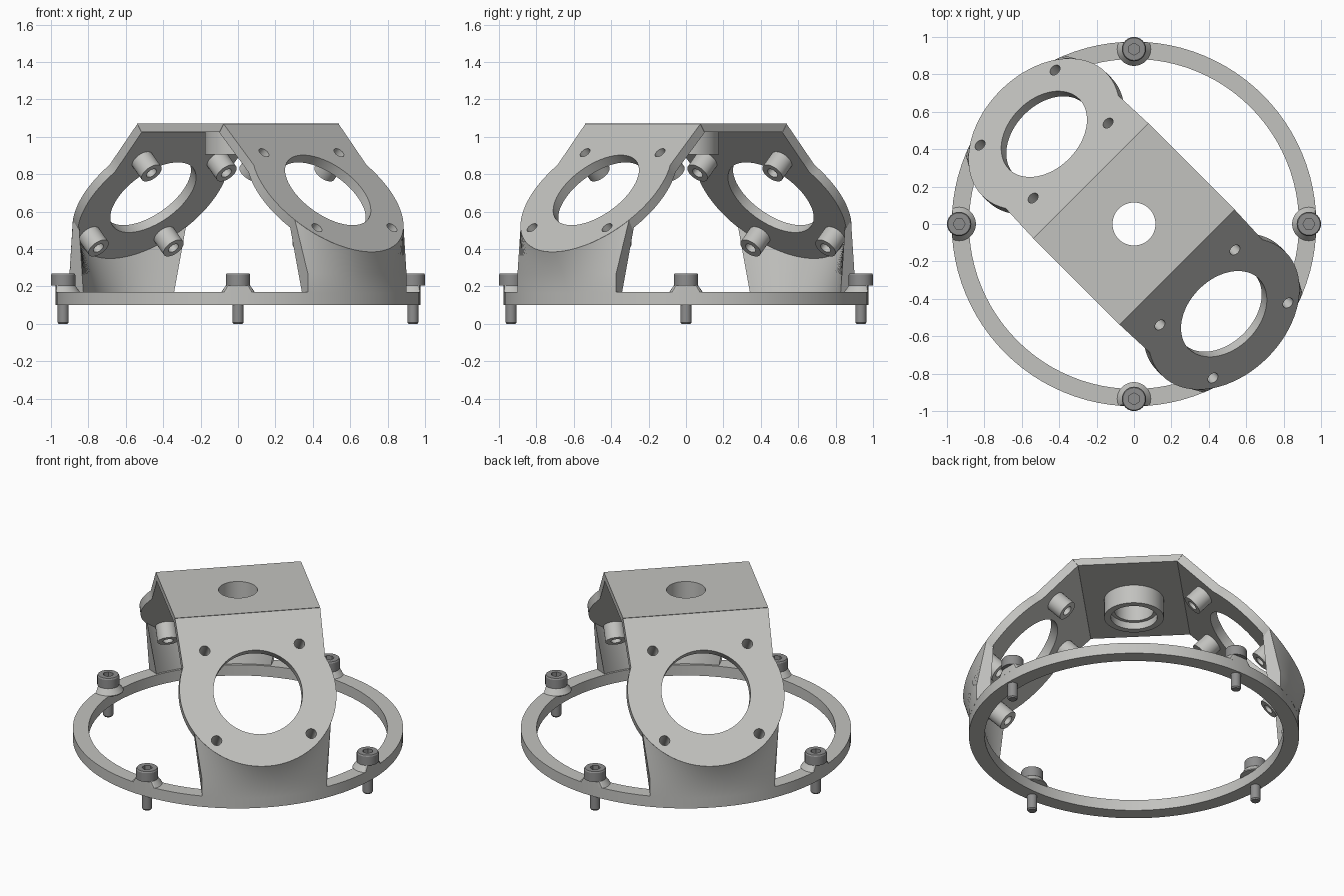
import bpy, bmesh, math
from mathutils import Matrix, Vector

if "Cube" in bpy.data.objects:
    bpy.data.objects.remove(bpy.data.objects["Cube"])

S = math.sqrt(0.5)


def material(name, c):
    m = bpy.data.materials.new(name)
    m.diffuse_color = (*c, 1)
    m.use_nodes = True
    m.node_tree.nodes["Principled BSDF"].inputs["Base Color"].default_value = m.diffuse_color
    return m


GREY = material("light grey", (0.54, 0.54, 0.52))
STEEL = material("steel grey", (0.27, 0.27, 0.27))


def finish(bm, name, mat, matrix=Matrix()):
    bmesh.ops.remove_doubles(bm, verts=bm.verts, dist=1e-5)
    bmesh.ops.recalc_face_normals(bm, faces=bm.faces)
    bm.transform(matrix)
    me = bpy.data.meshes.new(name)
    bm.to_mesh(me)
    bm.free()
    ob = bpy.data.objects.new(name, me)
    bpy.context.collection.objects.link(ob)
    me.materials.append(mat)
    return ob


def revolve(name, profile, mat, matrix=Matrix(), n=32, limit=None):
    """Spin a closed (radius, z) profile; limit keeps it inside a world radius."""
    bm = bmesh.new()
    rows = []
    for i in range(n):
        a = 2 * math.pi * i / n
        rows.append([bm.verts.new((r * math.cos(a), r * math.sin(a), z)) for r, z in profile])
    m = len(profile)
    for i in range(n):
        for j in range(m):
            p, q = rows[i], rows[(i + 1) % n]
            k = (j + 1) % m
            if profile[j][0] == 0 and profile[k][0] == 0:
                continue
            bm.faces.new((p[j], q[j], q[k], p[k]))
    ob = finish(bm, name, mat, matrix)
    if limit:
        for v in ob.data.vertices:
            r = math.hypot(v.co.x, v.co.y)
            if r > limit:
                v.co.x *= limit / r
                v.co.y *= limit / r
    return ob


def rod(r, z0, z1):
    return [(0, z0), (r, z0), (r, z1), (0, z1)]


def tube(ri, ro, z0, z1):
    return [(ri, z0), (ro, z0), (ro, z1), (ri, z1)]


def cut(ob, cutters):
    for c in cutters:
        mod = ob.modifiers.new("cut", 'BOOLEAN')
        mod.object = c
        mod.solver = 'EXACT'
    bpy.context.view_layer.update()
    me = bpy.data.meshes.new_from_object(ob.evaluated_get(bpy.context.evaluated_depsgraph_get()))
    ob.modifiers.clear()
    ob.data = me
    for c in cutters:
        bpy.data.objects.remove(c)


# Base ring
revolve("base_ring", tube(0.882, 0.975, 0.10, 0.17), GREY, n=96)

# Screws on conical seats, four around the ring
for i in range(4):
    M = Matrix.Rotation(i * math.pi / 2, 4, 'Z') @ Matrix.Translation((0.935, 0, 0))
    revolve("screw_seat", rod(0.09, 0.165, 0.17)[:3] + [(0.064, 0.206), (0, 0.206)], GREY, M, limit=0.975)
    screw = revolve("screw", [(0, 0), (0.024, 0), (0.03, 0.008), (0.03, 0.205), (0.065, 0.205),
                              (0.065, 0.262), (0.06, 0.27), (0, 0.27)], STEEL, M)
    cut(screw, [revolve("socket_cutter", rod(0.032, 0.235, 0.3), STEEL, M, n=6)])

# Bracket frame: local x runs along the arch, local y across it
ARCH = Matrix.Rotation(-math.pi / 4, 4, 'Z')
HALF, TOP, T = 0.435, 1.07, 0.055
CREASE, CU, CZ, R = 0.327, 0.68, 0.715, 0.467

# Top plate with centre hole and hollow boss below
bm = bmesh.new()
prof = [(-CREASE, TOP), (CREASE, TOP), (0.294, 1.025), (-0.294, 1.025)]
f = bm.faces.new([bm.verts.new((u, -HALF, z)) for u, z in prof])
ext = bmesh.ops.extrude_face_region(bm, geom=[f])
bmesh.ops.translate(bm, vec=(0, 2 * HALF, 0), verts=[g for g in ext['geom'] if isinstance(g, bmesh.types.BMVert)])
top = finish(bm, "top_plate", GREY, ARCH)
cut(top, [revolve("hole_cutter", rod(0.115, 0.9, 1.2), GREY, n=48)])
revolve("top_boss", [(0.115, 1.025), (0.115, 0.95), (0.137, 0.95), (0.137, 0.905),
                     (0.176, 0.905), (0.176, 1.025)], GREY, n=48)


def face_point(t, v, depth):
    """Point on the sloping plate: t down the slope, v across, depth inwards."""
    return Vector((CU + S * (t - depth), v, CZ - S * (t + depth)))


for side in range(2):
    M = ARCH @ Matrix.Rotation(side * math.pi, 4, 'Z')

    # Sloping plate with rounded lower end
    t_top = -(CU - CREASE) / S
    start = math.acos(-0.19 / R)
    arc = [start - 2 * start * i / 48 for i in range(49)]
    outline = [(t_top, HALF), (-0.25, 0.428)]
    outline += [(R * math.cos(a), R * math.sin(a)) for a in arc]
    outline += [(-0.25, -0.428), (t_top, -HALF)]
    bm = bmesh.new()
    outer = [bm.verts.new(face_point(t, v, 0)) for t, v in outline]
    inner = [bm.verts.new(face_point(t + (0.0085 if t == t_top else 0), v, T)) for t, v in outline]
    bm.faces.new(outer)
    bm.faces.new(inner[::-1])
    for i in range(len(outline)):
        k = (i + 1) % len(outline)
        bm.faces.new((outer[i], inner[i], inner[k], outer[k]))
    plate = finish(bm, "sloping_plate", GREY, M)

    # Port, screw holes and standoffs, along the plate normal
    tilt = Matrix.Rotation(math.pi / 4, 4, 'Y')
    port = M @ Matrix.Translation((CU, 0, CZ)) @ tilt
    cutters = [revolve("port_cutter", rod(0.265, -0.3, 0.2), GREY, port, n=64)]
    for t in (-0.2835, 0.2835):
        for v in (-0.2835, 0.2835):
            P = M @ Matrix.Translation(face_point(t, v, 0)) @ tilt
            cutters.append(revolve("screw_cutter", rod(0.031, -0.2, 0.1), GREY, P, n=24))
            revolve("standoff", tube(0.031, 0.063, -0.155, -T), GREY, P, n=24)
    cut(plate, cutters)

    # Leg blending the rounded plate end into the ring
    bm = bmesh.new()
    rows = []
    N = 32
    for i in range(N + 1):
        k = 2 * i / N - 1
        a, b = math.radians(61) * k, math.radians(22.5) * k
        t, v = R * math.cos(a), R * math.sin(a)
        c, s = math.cos(b), math.sin(b)
        pts = [face_point(t, v, 0.001), (0.975 * c, 0.975 * s, 0.27), (0.975 * c, 0.975 * s, 0.165),
               (0.895 * c, 0.895 * s, 0.165), face_point(t - 0.005, v * 0.99, T)]
        rows.append([bm.verts.new(p) for p in pts])
    for p, q in zip(rows, rows[1:]):
        for j in range(5):
            bm.faces.new((p[j], q[j], q[(j + 1) % 5], p[(j + 1) % 5]))
    bm.faces.new(rows[0])
    bm.faces.new(rows[-1][::-1])
    finish(bm, "leg", GREY, M)

# Smooth the round walls, keep the edges sharp
for ob in bpy.context.collection.objects:
    ob.select_set(True)
    bpy.context.view_layer.objects.active = ob
bpy.ops.object.shade_smooth_by_angle(angle=math.radians(25))
